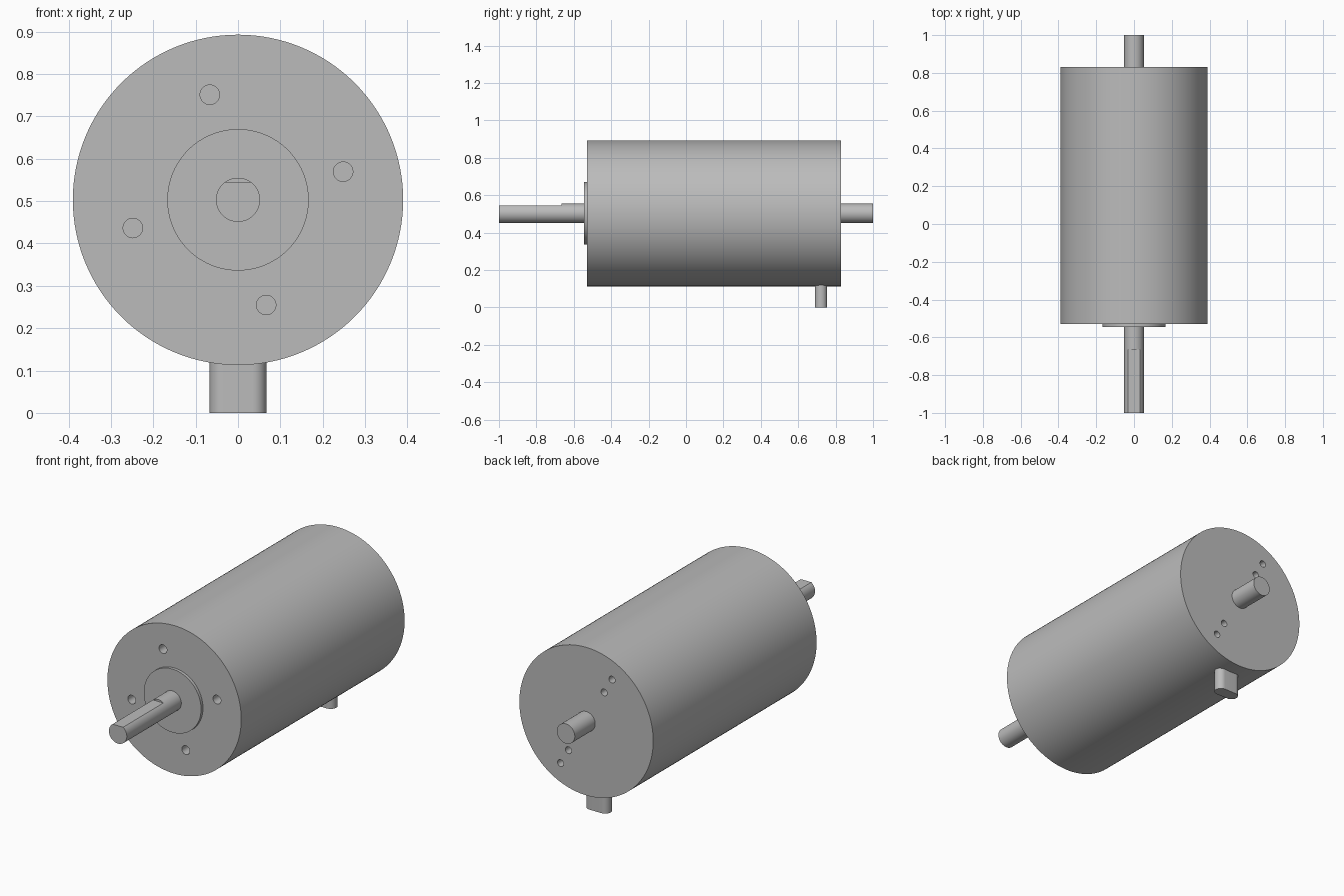
import bpy, bmesh, math
from mathutils import Matrix, Vector

cube = bpy.data.objects.get("Cube")
if cube:
    bpy.data.objects.remove(cube, do_unlink=True)

AXIS_Z = 0.503

grey = bpy.data.materials.new("plain grey")
grey.use_nodes = True
grey.diffuse_color = (0.5, 0.5, 0.5, 1)
grey.node_tree.nodes["Principled BSDF"].inputs["Base Color"].default_value = grey.diffuse_color


def make_object(name, bm):
    mesh = bpy.data.meshes.new(name)
    bm.to_mesh(mesh)
    bm.free()
    mesh.materials.append(grey)
    obj = bpy.data.objects.new(name, mesh)
    bpy.context.collection.objects.link(obj)
    return obj


def rod(name, radius, y0, y1, x=0, z=0, sides=96):
    """Cylinder along y, placed relative to the motor axis."""
    bm = bmesh.new()
    place = Matrix.Translation((x, (y0 + y1) / 2, AXIS_Z + z)) @ Matrix.Rotation(math.pi / 2, 4, "X")
    bmesh.ops.create_cone(bm, cap_ends=True, segments=sides, radius1=radius,
                          radius2=radius, depth=y1 - y0, matrix=place)
    return make_object(name, bm)


def cut(target, cutters):
    """Subtract the cutters from the target, then discard them."""
    for cutter in cutters:
        cutter.hide_render = True
        mod = target.modifiers.new("cut", "BOOLEAN")
        mod.operation = "DIFFERENCE"
        mod.solver = "EXACT"
        mod.object = cutter
    bpy.context.view_layer.update()
    evaluated = target.evaluated_get(bpy.context.evaluated_depsgraph_get())
    mesh = bpy.data.meshes.new_from_object(evaluated)
    target.modifiers.clear()
    target.data = mesh
    for cutter in cutters:
        bpy.data.objects.remove(cutter, do_unlink=True)


# Main housing with blind screw holes in both ends
FRONT, BACK = -0.53, 0.83
housing = rod("housing", 0.39, FRONT, BACK, sides=128)
holes = []
for i in range(4):
    a = math.radians(15 + 90 * i)
    holes.append(rod("front_hole_cutter", 0.023, FRONT - 0.05, FRONT + 0.1,
                     0.257 * math.cos(a), 0.257 * math.sin(a), 32))
for r in (-0.3, -0.208, 0.208, 0.3):
    a = math.radians(120)
    holes.append(rod("back_hole_cutter", 0.018, BACK - 0.1, BACK + 0.05,
                     r * math.cos(a), r * math.sin(a), 32))
cut(housing, holes)

# Raised centring ring on the front
boss = rod("front_boss", 0.167, FRONT - 0.016, FRONT + 0.01)

# Through shaft with a flat on the front end
shaft = rod("shaft", 0.052, -1, 1, sides=64)
bm = bmesh.new()
bmesh.ops.create_cube(bm, size=1, matrix=Matrix.Translation((0, -0.865, AXIS_Z + 0.092))
                      @ Matrix.Diagonal((0.2, 0.4, 0.1, 1)))
cut(shaft, [make_object("flat_cutter", bm)])

# Cable outlet under the rear: an oblong extrusion with rounded ends
bm = bmesh.new()
R, HALF, N = 0.0325, 0.0345, 24
outline = []
for side in (1, -1):
    for i in range(N + 1):
        a = -math.pi / 2 + math.pi * i / N
        outline.append(bm.verts.new((side * (HALF + R * math.cos(a)),
                                     0.722 + side * R * math.sin(a), 0)))
base = bm.faces.new(outline)
top = bmesh.ops.extrude_face_region(bm, geom=[base])["geom"]
bmesh.ops.translate(bm, vec=Vector((0, 0, 0.15)),
                    verts=[v for v in top if isinstance(v, bmesh.types.BMVert)])
bmesh.ops.recalc_face_normals(bm, faces=bm.faces)
outlet = make_object("cable_outlet", bm)

# Smooth round surfaces, keeping edges sharp
bpy.ops.object.select_all(action="DESELECT")
for obj in (housing, boss, shaft, outlet):
    obj.select_set(True)
bpy.context.view_layer.objects.active = housing
bpy.ops.object.shade_smooth_by_angle(angle=math.radians(30))
